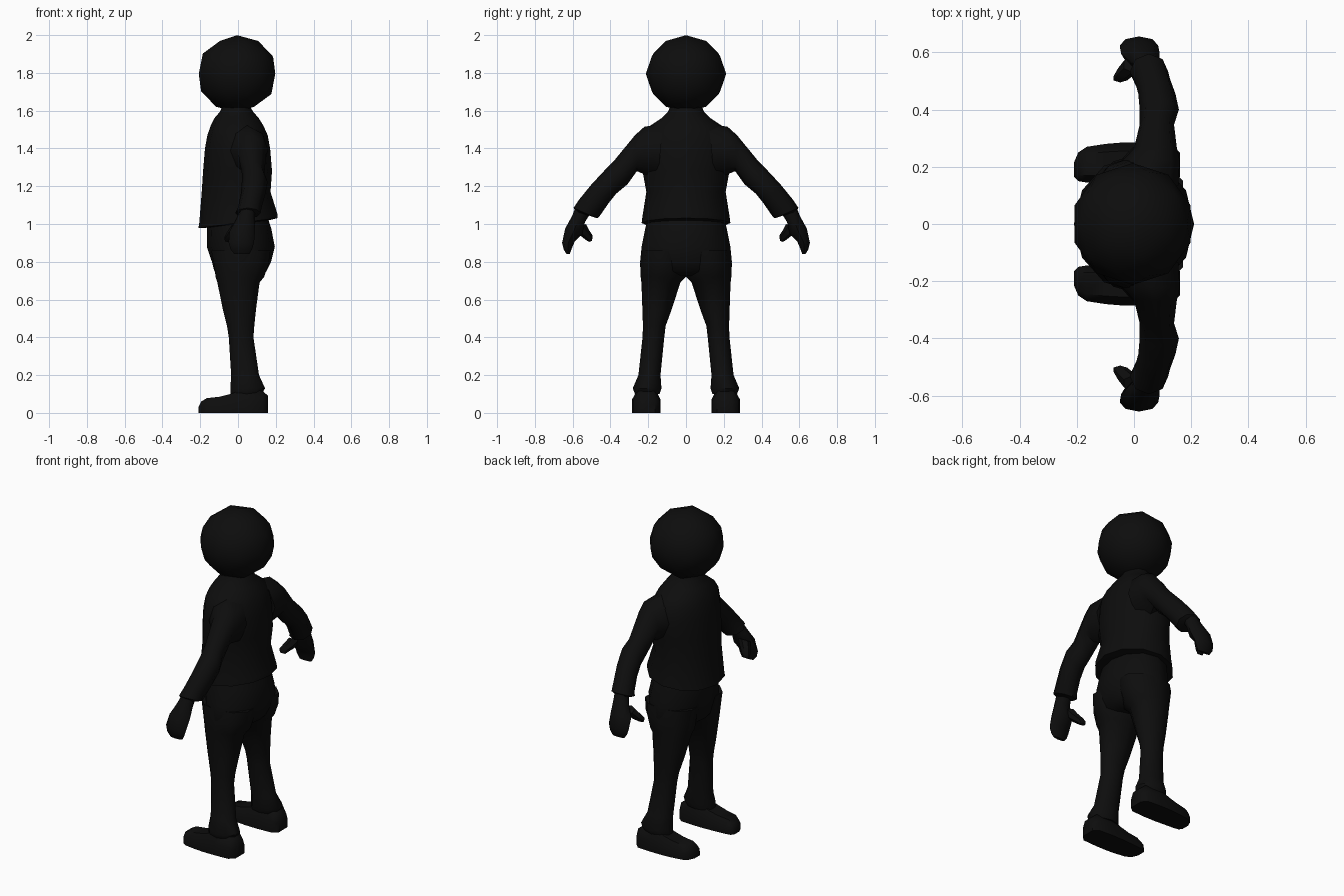
import bpy, bmesh, math
from mathutils import Vector

black = bpy.data.materials.new("black")
black.diffuse_color = (0.004, 0.004, 0.004, 1)


def finish(bm, name, mirror=False):
    bmesh.ops.recalc_face_normals(bm, faces=bm.faces)
    me = bpy.data.meshes.new(name)
    bm.to_mesh(me)
    bm.free()
    ob = bpy.data.objects.new(name, me)
    bpy.context.collection.objects.link(ob)
    me.materials.append(black)
    if mirror:
        m = ob.modifiers.new("mirror", 'MIRROR')
        m.use_axis = (False, True, False)
    bpy.ops.object.select_all(action='DESELECT')
    ob.select_set(True)
    bpy.context.view_layer.objects.active = ob
    bpy.ops.object.shade_smooth_by_angle(angle=math.radians(50))
    return ob


def skin(name, rings, mirror=False):
    """Join equal-length point loops into a capped tube."""
    bm = bmesh.new()
    loops = [[bm.verts.new(p) for p in r] for r in rings]
    n = len(loops[0])
    for a, b in zip(loops, loops[1:]):
        for i in range(n):
            j = (i + 1) % n
            bm.faces.new((a[i], a[j], b[j], b[i]))
    bm.faces.new(loops[0])
    bm.faces.new(loops[-1])
    return finish(bm, name, mirror)


def oval(y1, z1, y0, z0, xa, xb, n=8, slope=0):
    """Ring spanning two (y, z) edge points and an x range."""
    c = Vector(((xa + xb) / 2, (y0 + y1) / 2, (z0 + z1) / 2))
    u = Vector((0, (y1 - y0) / 2, (z1 - z0) / 2))
    v = Vector(((xb - xa) / 2, 0, 0))
    pts = []
    for i in range(n):
        t = 2 * math.pi * i / n
        p = c + u * math.cos(t) + v * math.sin(t)
        p.z += slope * p.x
        pts.append(p)
    return pts


def level(z, y0, y1, xa, xb, n=12, slope=0):
    return oval(y1, z, y0, z, xa, xb, n, slope)


# Head
bm = bmesh.new()
bmesh.ops.create_icosphere(bm, subdivisions=2, radius=0.213)
for v in bm.verts:
    v.co.z = v.co.z * 0.96 + 1.795
    v.co.x -= 0.005
finish(bm, "head")

# Jacket body with a hem that dips at the front
body = [(1.62, .085, -.085, .065, 0), (1.595, .095, -.095, .08, 0),
        (1.56, .13, -.125, .11, 0), (1.52, .19, -.145, .135, 0),
        (1.47, .225, -.162, .157, 0), (1.40, .235, -.175, .17, 0),
        (1.28, .23, -.185, .18, 0), (1.17, .21, -.192, .172, 0),
        (1.03, .232, -.205, .208, .12), (1.005, .235, -.21, .21, .125),
        (1.0, .20, -.165, .165, .12)]
skin("jacket", [level(z, -y, y, a, b, 12, s) for z, y, a, b, s in body])

# Trouser seat
seat = [(1.04, .20, -.16, .155), (.98, .215, -.165, .175),
        (.88, .235, -.165, .195), (.80, .243, -.138, .175),
        (.75, .225, -.125, .15), (.725, .14, -.09, .10)]
skin("trouser_seat", [level(z, -y, y, a, b) for z, y, a, b in seat])

# Trouser legs with flared cuffs
leg = [(.86, -.005, .232, -.15, .18), (.79, -.005, .243, -.135, .17),
       (.72, .0, .24, -.125, .145), (.69, .03, .236, -.115, .12),
       (.55, .075, .231, -.085, .10), (.46, .108, .228, -.062, .09),
       (.40, .115, .23, -.052, .085), (.20, .135, .252, -.04, .115),
       (.13, .13, .282, -.045, .148), (.10, .14, .27, -.045, .13)]
skin("trouser_leg", [level(z, a, b, c, d, 10) for z, a, b, c, d in leg], True)

# Shoes, flat underneath, toe towards -x
shoe = [(-.21, .165, .215, .03), (-.195, .15, .25, .06),
        (-.165, .145, .27, .078), (-.10, .14, .28, .085),
        (-.04, .136, .285, .10), (.04, .135, .285, .13),
        (.13, .14, .28, .115), (.16, .165, .25, .09)]
rings = []
for x, a, b, h in shoe:
    w = (b - a) * .2
    rings.append([(x, a, 0), (x, b, 0), (x, b, h * .55), (x, b - w, h),
                  (x, a + w, h), (x, a, h * .55)])
skin("shoe", rings, True)

# Sleeves
sleeve = [(.12, 1.53, .15, 1.24, -.08, .155), (.22, 1.515, .225, 1.265, -.04, .16),
          (.27, 1.47, .26, 1.28, 0, .15), (.385, 1.33, .31, 1.21, .02, .14),
          (.43, 1.285, .37, 1.16, .02, .157), (.50, 1.21, .41, 1.11, .015, .145),
          (.565, 1.13, .455, 1.045, 0, .125), (.595, 1.085, .468, 1.03, -.015, .12),
          (.58, 1.065, .50, 1.04, 0, .10)]
skin("sleeve", [oval(*r) for r in sleeve], True)

# Hands and thumbs
hand = [(.585, 1.09, .51, 1.05, .01, .09), (.602, 1.045, .535, 1.01, -.01, .09),
        (.64, .975, .55, .945, -.045, .09), (.656, .90, .59, .905, -.05, .085),
        (.647, .865, .605, .87, -.04, .075), (.632, .84, .615, .842, -.02, .06)]
skin("hand", [oval(*r) for r in hand], True)
thumb = [(.585, .97, .53, 1.0, -.04, .03), (.555, .935, .515, .97, -.06, .01),
         (.525, .912, .495, .94, -.075, -.02), (.512, .905, .497, .912, -.07, -.035)]
skin("thumb", [oval(*r, 6) for r in thumb], True)
